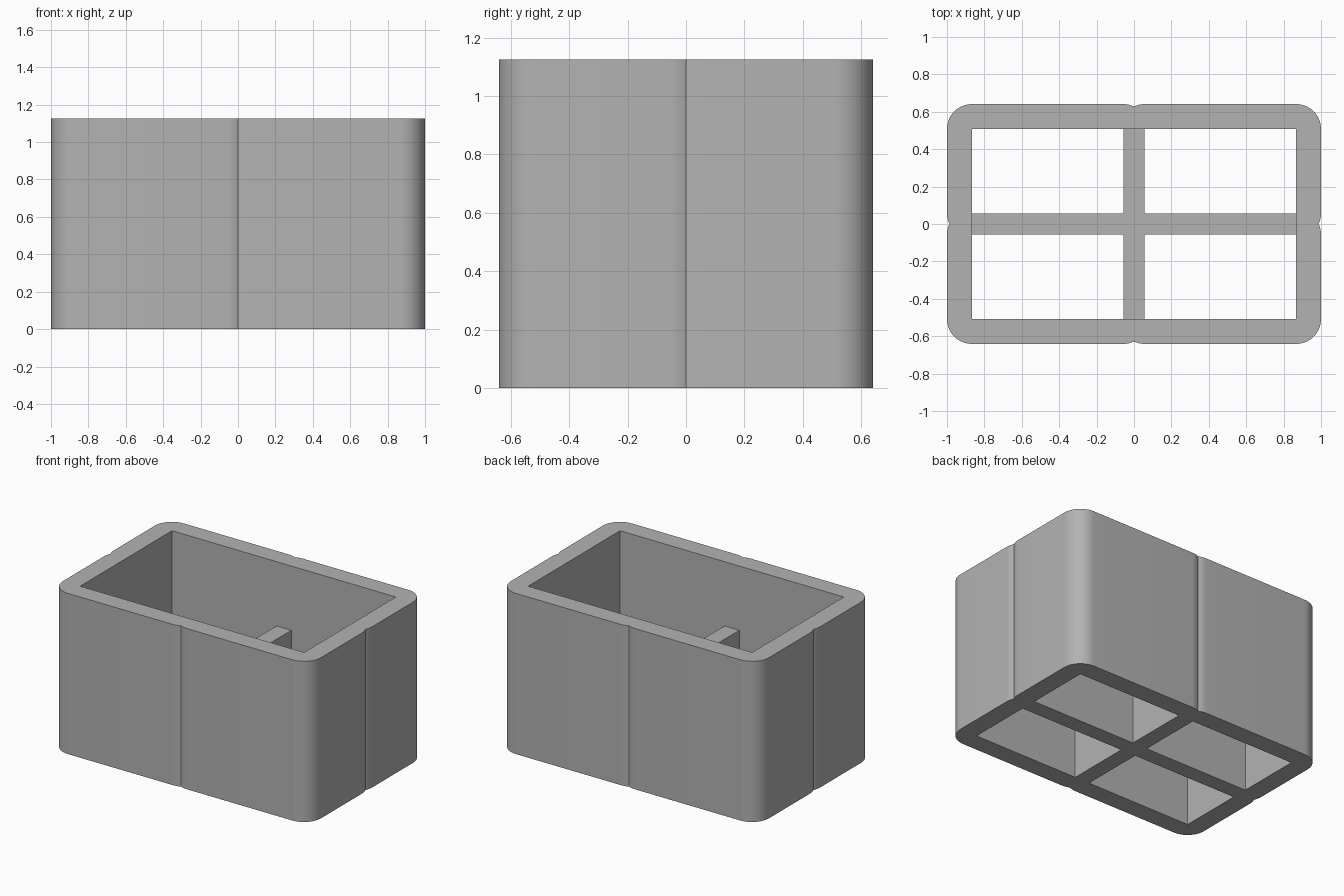
import bpy, bmesh, math

if "Cube" in bpy.data.objects:
    bpy.data.objects.remove(bpy.data.objects["Cube"])

HEIGHT = 1.125          # outer wall height
DIVIDER_HEIGHT = 0.675  # lower inner cross
IN_X, IN_Y = 0.867, 0.508
WALL = 0.133            # wall thickness and corner radius
HALF = 0.057            # half thickness of the dividers

grey = bpy.data.materials.new("plain grey")
grey.diffuse_color = (0.45, 0.45, 0.45, 1)
grey.use_nodes = True
grey.node_tree.nodes["Principled BSDF"].inputs["Base Color"].default_value = grey.diffuse_color


def extrude_outline(name, loops, height):
    """Fill flat outlines (first outer, then holes) and extrude them upwards."""
    bm = bmesh.new()
    edges = []
    for pts in loops:
        vs = [bm.verts.new((x, y, 0)) for x, y in pts]
        edges += [bm.edges.new((vs[i - 1], vs[i])) for i in range(len(vs))]
    bmesh.ops.triangle_fill(bm, edges=edges, use_beauty=True)
    ext = bmesh.ops.extrude_face_region(bm, geom=bm.faces[:], use_keep_orig=True)
    top = [g for g in ext["geom"] if isinstance(g, bmesh.types.BMVert)]
    bmesh.ops.translate(bm, verts=top, vec=(0, 0, height))
    bmesh.ops.recalc_face_normals(bm, faces=bm.faces[:])
    mesh = bpy.data.meshes.new(name)
    bm.to_mesh(mesh)
    bm.free()
    mesh.materials.append(grey)
    ob = bpy.data.objects.new(name, mesh)
    bpy.context.collection.objects.link(ob)
    bpy.ops.object.select_all(action="DESELECT")
    ob.select_set(True)
    bpy.context.view_layer.objects.active = ob
    bpy.ops.object.shade_smooth_by_angle(angle=math.radians(30))
    return ob


def arc(cx, cy, start, end, steps):
    angles = [math.radians(start + (end - start) * i / steps) for i in range(steps + 1)]
    return [(cx + WALL * math.cos(a), cy + WALL * math.sin(a)) for a in angles]


# Quarter outline: rounded corner, with small rounded dips at the middle of each side
dip = math.degrees(math.asin(HALF / WALL))
quarter = (arc(IN_X, HALF, -dip, 0, 5) + arc(IN_X, IN_Y, 0, 90, 16)
           + arc(HALF, IN_Y, 90, 90 + dip, 5))
mirror_x = [(-x, y) for x, y in reversed(quarter)]
half = quarter[:-1] + mirror_x[:-1]
outer = half + [(-x, -y) for x, y in half]

# Outer wall ring
inner = [(IN_X, IN_Y), (-IN_X, IN_Y), (-IN_X, -IN_Y), (IN_X, -IN_Y)]
extrude_outline("outer_wall", [outer, inner], HEIGHT)

# Cross-shaped divider making four open compartments
arm = [(IN_X, -HALF), (IN_X, HALF), (HALF, HALF), (HALF, IN_Y), (-HALF, IN_Y), (-HALF, HALF)]
extrude_outline("cross_divider", [arm + [(-x, -y) for x, y in arm]], DIVIDER_HEIGHT)
